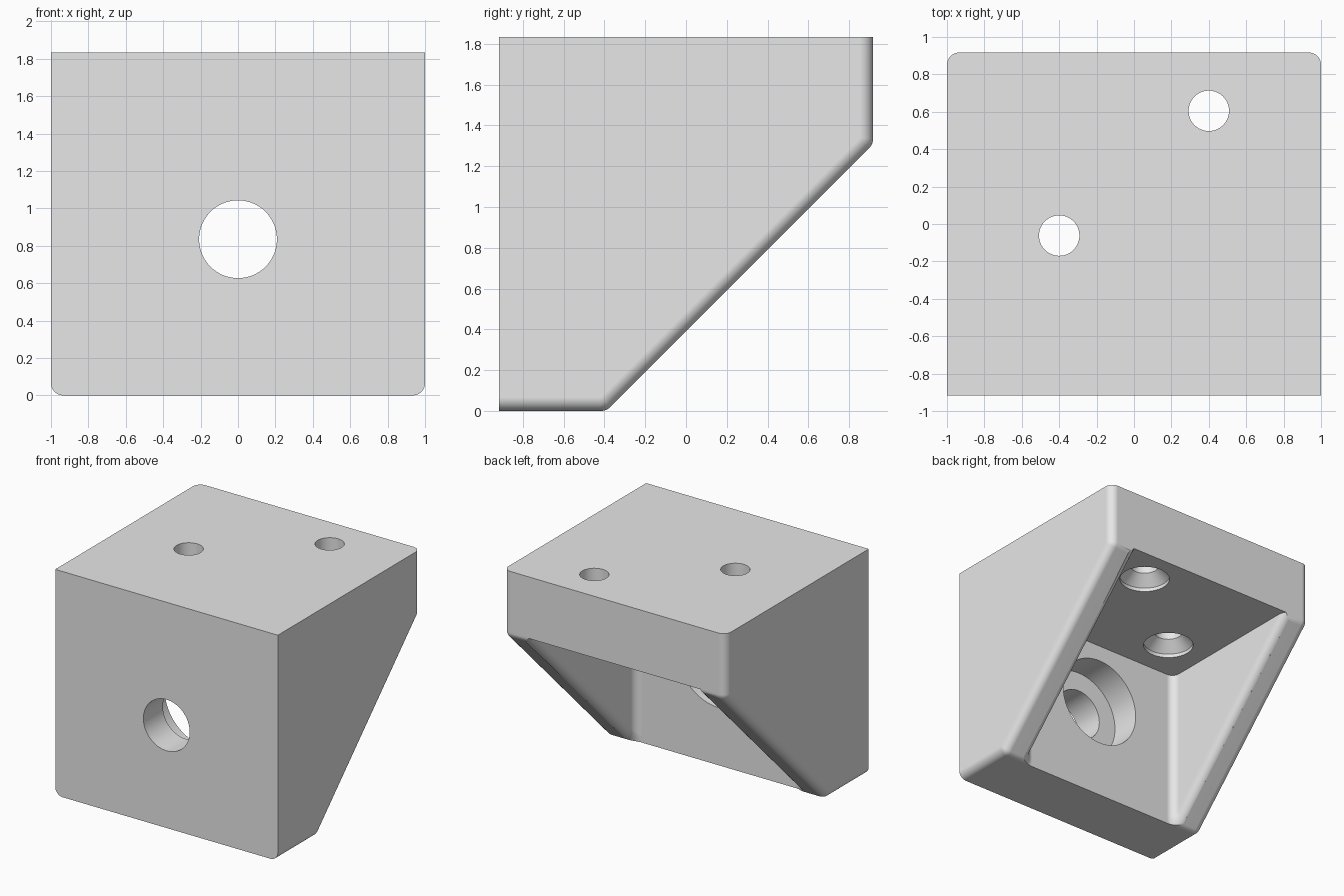
import bpy, bmesh
from math import pi, sin, cos, sqrt
from mathutils import Matrix

if "Cube" in bpy.data.objects:
    bpy.data.objects.remove(bpy.data.objects["Cube"], do_unlink=True)

HALF_Y, TOP = 0.917, 1.833
FRONT_IN, CEILING = -0.417, 1.333     # inner faces of the two thick plates
SLOPE = 0.39                          # sloped face lies on z = y + SLOPE
HALF_SLOT, R = 0.75, 0.066

grey = bpy.data.materials.new("light_grey")
grey.use_nodes = True
grey.diffuse_color = (0.8, 0.8, 0.8, 1)
grey.node_tree.nodes["Principled BSDF"].inputs["Base Color"].default_value = grey.diffuse_color


def loft(rings):
    """Closed solid joining successive rings of points."""
    bm = bmesh.new()
    loops = [[bm.verts.new(p) for p in ring] for ring in rings]
    n = len(loops[0])
    for a, b in zip(loops, loops[1:]):
        for i in range(n):
            j = (i + 1) % n
            bm.faces.new((a[i], a[j], b[j], b[i]))
    bm.faces.new(loops[0])
    bm.faces.new(loops[-1])
    bmesh.ops.remove_doubles(bm, verts=bm.verts[:], dist=0.0005)
    bmesh.ops.recalc_face_normals(bm, faces=bm.faces[:])
    return bm


def round_edges(bm, test):
    edges = [e for e in bm.edges if test(e.verts[0].co, e.verts[1].co)]
    bmesh.ops.bevel(bm, geom=edges, offset=R, offset_type='OFFSET', segments=8,
                    profile=0.5, affect='EDGES', clamp_overlap=False)
    bmesh.ops.remove_doubles(bm, verts=bm.verts[:], dist=0.0003)


def finish(bm, name):
    bmesh.ops.recalc_face_normals(bm, faces=bm.faces[:])
    mesh = bpy.data.meshes.new(name)
    bm.to_mesh(mesh)
    bm.free()
    mesh.materials.append(grey)
    obj = bpy.data.objects.new(name, mesh)
    bpy.context.collection.objects.link(obj)
    return obj


def lathe(name, profile, matrix, sides=64):
    """Turned cutter from (radius, height) pairs."""
    bm = loft([[(r * cos(2 * pi * i / sides), r * sin(2 * pi * i / sides), h)
                for i in range(sides)] for r, h in profile])
    bm.transform(matrix)
    return finish(bm, name)


def near(a, b):
    return abs(a - b) < 0.001


# Bracket body: side profile with rounded slope corners, extruded across x
arc_r = 0.07
setback = arc_r * (sqrt(2) - 1)


def arc(cy, cz, start):
    angles = [start + pi / 4 * i / 6 for i in range(7)]
    return [(cy + arc_r * cos(a), cz + arc_r * sin(a)) for a in angles]


outline = [(-HALF_Y, TOP), (-HALF_Y, 0)]
outline += arc(-SLOPE - setback, arc_r, -pi / 2)
outline += arc(HALF_Y - arc_r, HALF_Y - SLOPE + 2 * SLOPE + setback, -pi / 4)
outline += [(HALF_Y, TOP)]
bm = loft([[(x, y, z) for y, z in outline] for x in (-1, 1)])
round_edges(bm, lambda a, b: near(a.x, b.x)
            and not (near(a.y, -HALF_Y) and near(b.y, -HALF_Y))
            and not (near(a.z, TOP) and near(b.z, TOP)))
body = finish(bm, "corner_bracket")

# Pocket cutter: section given as (half width, depth below the slope), flared at the rim
section = [(HALF_SLOT + R * (1 - sin(t)), R * (1 - cos(t)))
           for t in [0.1 + (pi / 2 - 0.1) * i / 8 for i in range(9)]]
deepest = (CEILING - FRONT_IN - SLOPE) / sqrt(2)
section = [(section[0][0], -0.1)] + section + [(HALF_SLOT, deepest)]
section += [(-x, d) for x, d in reversed(section)]
bm = loft([[(x, FRONT_IN, FRONT_IN + SLOPE + d * sqrt(2)) for x, d in section],
           [(x, CEILING - SLOPE - d * sqrt(2), CEILING) for x, d in section]])
round_edges(bm, lambda a, b: near(a.y, FRONT_IN) and near(b.y, FRONT_IN) and a.x * b.x > 0)
cutters = [finish(bm, "pocket_cutter")]

# Countersunk screw holes through the top plate
screw = [(0.192, CEILING - 0.1), (0.192, CEILING + 0.03),
         (0.108, CEILING + 0.115), (0.108, TOP + 0.1)]
for side, x, y in (("left", 0.4, 0.605), ("right", -0.4, -0.062)):
    cutters.append(lathe(side + "_screw_cutter", screw, Matrix.Translation((x, y, 0))))

# Stepped bore through the front plate
bore = [(0.208, -HALF_Y - 0.1), (0.208, -0.667), (0.367, -0.667), (0.367, FRONT_IN + 0.05)]
cutters.append(lathe("bore_cutter", bore,
                     Matrix.Translation((0, 0, 0.835)) @ Matrix.Rotation(-pi / 2, 4, 'X')))

# Cut everything, then shade
for c in cutters:
    c.hide_render = True
    mod = body.modifiers.new(c.name, 'BOOLEAN')
    mod.operation, mod.solver, mod.object = 'DIFFERENCE', 'EXACT', c
bpy.ops.object.select_all(action='DESELECT')
body.select_set(True)
bpy.context.view_layer.objects.active = body
bpy.ops.object.convert(target='MESH')
for c in cutters:
    bpy.data.objects.remove(c, do_unlink=True)
bpy.ops.object.shade_smooth_by_angle(angle=0.5)
normals = body.modifiers.new("even_normals", 'WEIGHTED_NORMAL')
normals.keep_sharp = True
